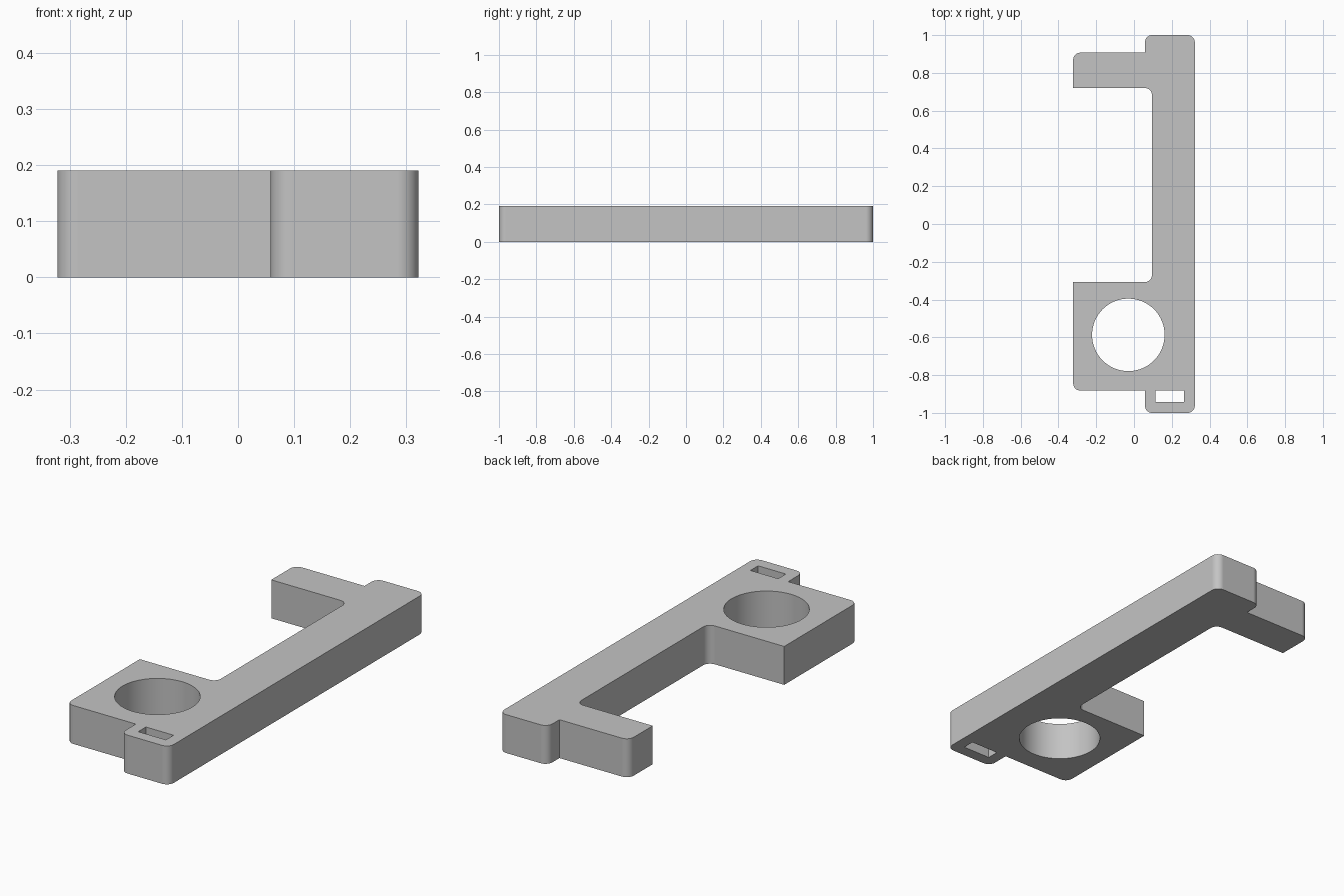
import bpy
import bmesh
from math import cos, sin, tau
from mathutils import Vector

if "Cube" in bpy.data.objects:
    bpy.data.objects.remove(bpy.data.objects["Cube"])

HEIGHT = 0.19
FILLET = 0.038


def rounded(corners, steps=8):
    """Outline points, with a tangent arc at each corner that has a radius."""
    points = []
    for i, (x, y, radius) in enumerate(corners):
        corner = Vector((x, y))
        if not radius:
            points.append(corner)
            continue
        to_prev = (Vector(corners[i - 1][:2]) - corner).normalized()
        to_next = (Vector(corners[(i + 1) % len(corners)][:2]) - corner).normalized()
        centre = corner + (to_prev + to_next) * radius
        for k in range(steps + 1):
            a = tau / 4 * k / steps
            points.append(centre - to_next * radius * cos(a) - to_prev * radius * sin(a))
    return points


def prism(name, outline, z0, z1):
    """Closed solid made by extruding a flat outline upwards."""
    bm = bmesh.new()
    base = bm.faces.new([bm.verts.new((p[0], p[1], z0)) for p in outline])
    top = bmesh.ops.extrude_face_region(bm, geom=[base])["geom"]
    bmesh.ops.translate(bm, vec=(0, 0, z1 - z0),
                        verts=[g for g in top if isinstance(g, bmesh.types.BMVert)])
    bmesh.ops.recalc_face_normals(bm, faces=bm.faces)
    mesh = bpy.data.meshes.new(name)
    bm.to_mesh(mesh)
    bm.free()
    obj = bpy.data.objects.new(name, mesh)
    bpy.context.collection.objects.link(obj)
    return obj


# Hook body: back bar, upper arm, ring block and lanyard tab in one outline
R = FILLET
body = prism("hook_body", rounded([
    (0.322, -1.0, R), (0.322, 1.0, R), (0.058, 1.0, R), (0.058, 0.907, 0),
    (-0.322, 0.907, R), (-0.322, 0.72, 0), (0.095, 0.72, R), (0.095, -0.308, R),
    (-0.322, -0.308, 0), (-0.322, -0.882, R), (0.058, -0.882, 0), (0.058, -1.0, R),
]), 0, HEIGHT)

grey = bpy.data.materials.new("plain_grey")
grey.use_nodes = True
colour = (0.55, 0.55, 0.55, 1)
grey.diffuse_color = colour
grey.node_tree.nodes["Principled BSDF"].inputs["Base Color"].default_value = colour
body.data.materials.append(grey)

# Finger hole and lanyard slot, cut right through
circle = [(-0.03 + 0.192 * cos(tau * k / 64), -0.587 + 0.192 * sin(tau * k / 64))
          for k in range(64)]
slot = [(0.113, -0.942), (0.265, -0.942), (0.265, -0.882), (0.113, -0.882)]
bpy.context.view_layer.objects.active = body
body.select_set(True)
for name, outline in (("finger_hole", circle), ("lanyard_slot", slot)):
    cutter = prism(name, outline, -0.1, HEIGHT + 0.1)
    cutter.data.materials.append(grey)
    cut = body.modifiers.new(name, 'BOOLEAN')
    cut.operation = 'DIFFERENCE'
    cut.solver = 'EXACT'
    cut.object = cutter
    bpy.ops.object.modifier_apply(modifier=cut.name)
    bpy.data.objects.remove(cutter)

# Smooth fillets and hole wall, crisp rims, flat sides kept flat
bpy.ops.object.shade_smooth_by_angle(angle=tau / 12)
weighted = body.modifiers.new("flat_sides", 'WEIGHTED_NORMAL')
weighted.keep_sharp = True
